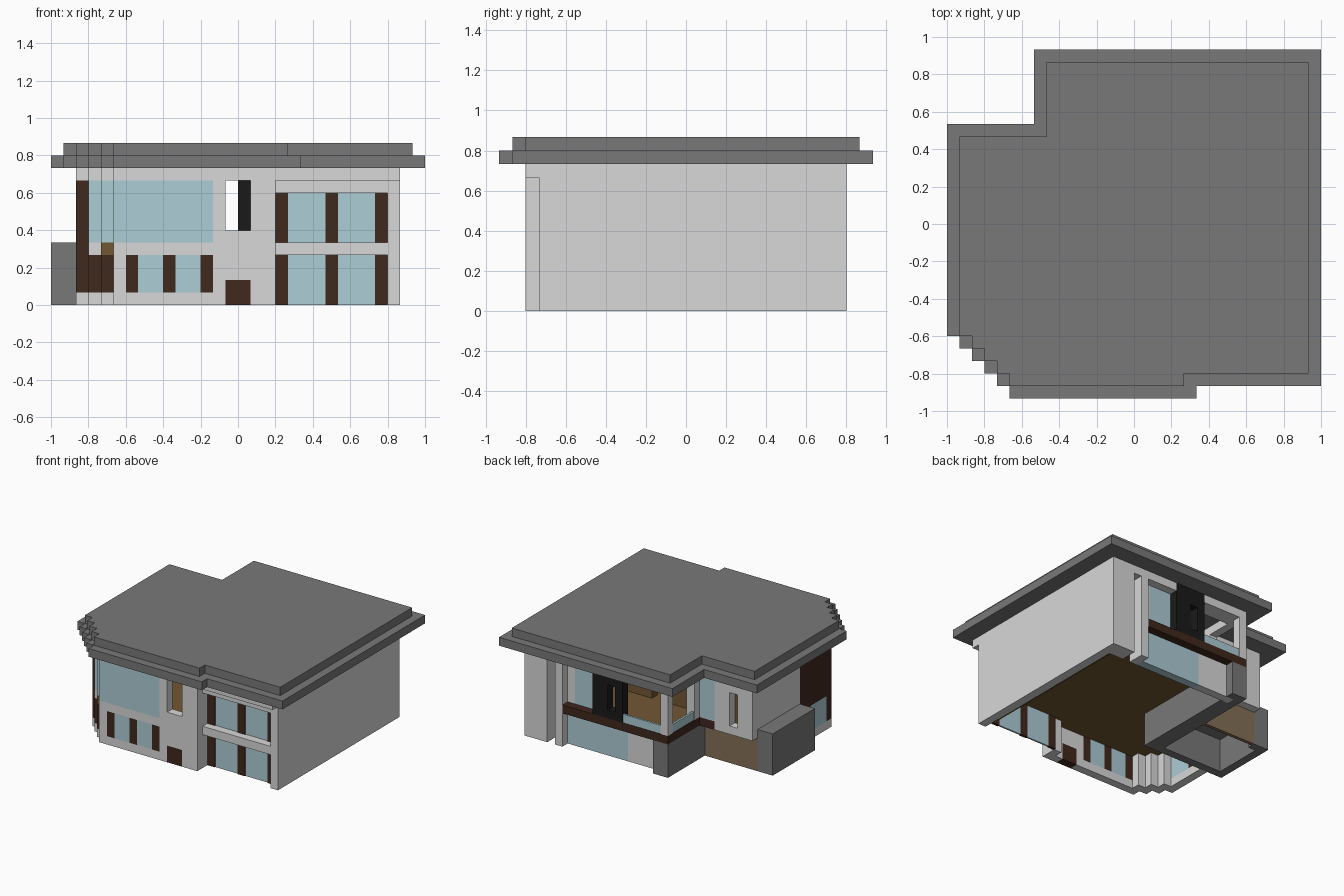
import bpy, bmesh
from mathutils import Vector

cube = bpy.data.objects.get("Cube")
if cube:
    bpy.data.objects.remove(cube, do_unlink=True)

U = 1 / 15  # one building module


def material(name, r, g, b):
    m = bpy.data.materials.new(name)
    m.use_nodes = True
    m.diffuse_color = (r, g, b, 1)
    m.node_tree.nodes["Principled BSDF"].inputs["Base Color"].default_value = (r, g, b, 1)
    return m


PLASTER = material("light plaster", .68, .69, .68)
SLATE = material("roof grey", .19, .19, .19)
GLASS = material("pale blue glass", .42, .61, .67)
BROWN = material("dark brown timber", .05, .021, .012)
WOOD = material("golden wood", .17, .095, .034)
TAN = material("tan door", .23, .16, .095)
BLACK = material("black metal", .01, .01, .01)


def build(name, mat, adds, cuts=()):
    """Merge boxes (x0, x1, y0, y1, z0, z1), remove the cuts, keep outer skin only."""
    boxes = list(adds) + list(cuts)
    grid = [sorted({b[2 * a + s] for b in boxes for s in (0, 1)}) for a in range(3)]

    def hit(b, p):
        return all(b[2 * a] < p[a] < b[2 * a + 1] for a in range(3))

    def centre(i):
        return [(grid[a][i[a]] + grid[a][i[a] + 1]) / 2 for a in range(3)]

    n = [len(g) - 1 for g in grid]
    solid = set()
    for i in range(n[0]):
        for j in range(n[1]):
            for k in range(n[2]):
                p = centre((i, j, k))
                if any(hit(b, p) for b in adds) and not any(hit(b, p) for b in cuts):
                    solid.add((i, j, k))
    bm = bmesh.new()
    for c in solid:
        for a in range(3):
            for s in (0, 1):
                near = list(c)
                near[a] += 2 * s - 1
                if tuple(near) in solid:
                    continue
                u, v = (a + 1) % 3, (a + 2) % 3
                ring = [(0, 0), (1, 0), (1, 1), (0, 1)]
                verts = []
                for du, dv in (ring if s else ring[::-1]):
                    p = Vector()
                    p[a] = grid[a][c[a] + s] * U
                    p[u] = grid[u][c[u] + du] * U
                    p[v] = grid[v][c[v] + dv] * U
                    verts.append(bm.verts.new(p))
                bm.faces.new(verts)
    bmesh.ops.remove_doubles(bm, verts=bm.verts, dist=1e-5)
    mesh = bpy.data.meshes.new(name)
    bm.to_mesh(mesh)
    bm.free()
    mesh.materials.append(mat)
    obj = bpy.data.objects.new(name, mesh)
    bpy.context.collection.objects.link(obj)
    return obj


def plan(g, z0, z1):
    """House footprint grown by g modules, with the stepped front corner."""
    w = 13 + g
    steps = [(-10 - i, w, -12 - g + i, 0, z0, z1) for i in range(1, 3 + g)]
    return steps + [(-w, w, -9, 6 + g, z0, z1), (-6 - g, w, 0, 12 + g, z0, z1),
                    (-10, 3 + g, -12 - g, 0, z0, z1)]


# Roof slabs
build("lower_roof", SLATE, plan(2, 11, 12))
build("upper_roof", SLATE, plan(1, 12, 13))

# Filled openings: each list is cut from the walls and filled with its material
front_glass = [(-10, -2, -12, -11, 5, 10), (-8, -6, -12, -11, 1, 4), (-5, -3, -12, -11, 1, 4)]
corner_glass = [(-11, -10, -11, -10, 5, 10), (-12, -11, -10, -9, 5, 10)]
side_glass = [(-13, -12, -8, -5, 1, 4)]
back_glass = [(0, 8, 10, 11, 0, 4), (4, 7, 10, 11, 5, 10), (-8, -6, 5, 6, 5, 10)]
front_timber = [(x, x + 1, -12, -11, 1, 4) for x in (-9, -6, -3)]
corner_timber = [(-11, -10, -11, -10, 1, 4), (-12, -11, -10, -9, 1, 4),
                 (-13, -12, -9, -3, 1, 10)]
door = [(-1, 1, -12, -11, 0, 2)]
balcony = [(-6, 8, 11, 12, 4, 5), (-6, -5, 6, 12, 4, 5), (-8, -6, 5, 6, 4, 5)]
floor_edge = [(-11, -10, -11, -10, 4, 5)]
screen = [(0, 4, 11, 12, 5, 11)]
filled = (front_glass + corner_glass + side_glass + back_glass + front_timber
          + corner_timber + door + balcony + floor_edge + screen)

# Open holes: slit, bay, terrace recess, back slots and garage
bay = [(3, 12, -11, -10, 0, 4), (3, 12, -11, -10, 5, 9)]
holes = [(-1, 1, -12, -11, 6, 10), (-5, 8, 11, 12, 0, 10), (-5, 4, 10, 11, 5, 10),
         (-6, -5, 7, 11, 5, 10), (9, 10, 10, 12, 0, 10), (-11, -10, 5, 6, 5, 9),
         (-13, -6, 5, 6, 0, 4), (-6, -5, 5, 12, 0, 4), (-13, -12, -3, 5, 0, 5)]


def rooms(z0, z1):
    return [(-12, 12, -8, 5, z0, z1), (-5, 12, 4, 10, z0, z1), (-11, 12, -9, -8, z0, z1),
            (-10, 12, -10, -9, z0, z1), (-9, 2, -11, -10, z0, z1)]


build("walls", PLASTER, plan(0, 0, 11) + [(3, 13, -12, -11, 10, 11)],
      rooms(0, 11) + bay + holes + filled)
build("front_windows", GLASS, front_glass)
build("corner_windows", GLASS, corner_glass)
build("side_window", GLASS, side_glass)
build("back_windows", GLASS, back_glass)
build("front_window_frames", BROWN, front_timber)
build("corner_timber_panels", BROWN, corner_timber, side_glass)
build("front_door", BROWN, door)
build("balcony_beam", BROWN, balcony)
build("floor_edge", WOOD, floor_edge)

# Recessed bay glazing with its posts
posts = [(x, x + 1, -10.1, -9.8, z0, z1) for x in (3, 7, 11) for z0, z1 in ((0, 4), (5, 9))]
build("bay_posts", BROWN, posts)
build("bay_glass", GLASS, [(3, 12, -10, -9.8, 0, 4), (3, 12, -10, -9.8, 5, 9)], posts)

# Wooden upper floor and inner walls
build("upper_floor", WOOD, rooms(4, 5), [(-15, -4, -3, 5, 0, 5)])
build("inner_wall", WOOD, [(-12, 12, 4, 5, 5, 11)], [(-1, 1, 4, 5, 5, 11)])
build("side_lining", WOOD, [(11.8, 12, -9, 10, 0, 11)])

# Terrace screen and glass railing
build("terrace_screen", BLACK, screen, [(1, 2, 11, 12, 6, 9)])
build("terrace_railing", GLASS, [(-5, 0, 11.7, 11.95, 5, 6), (-5.95, -5.7, 7, 11, 5, 6)])

# Garage with side block, back wall and door
build("garage", SLATE, [(-15, -4, -3, 5, 0, 5), (-6, -4, 5, 12, 0, 4)],
      [(-13, -6, -2, 5, 0, 4), (-14, -12, -2, 4, 0, 4)])
build("garage_door", TAN, [(-13, -6, 4.6, 5, 0, 4)])
